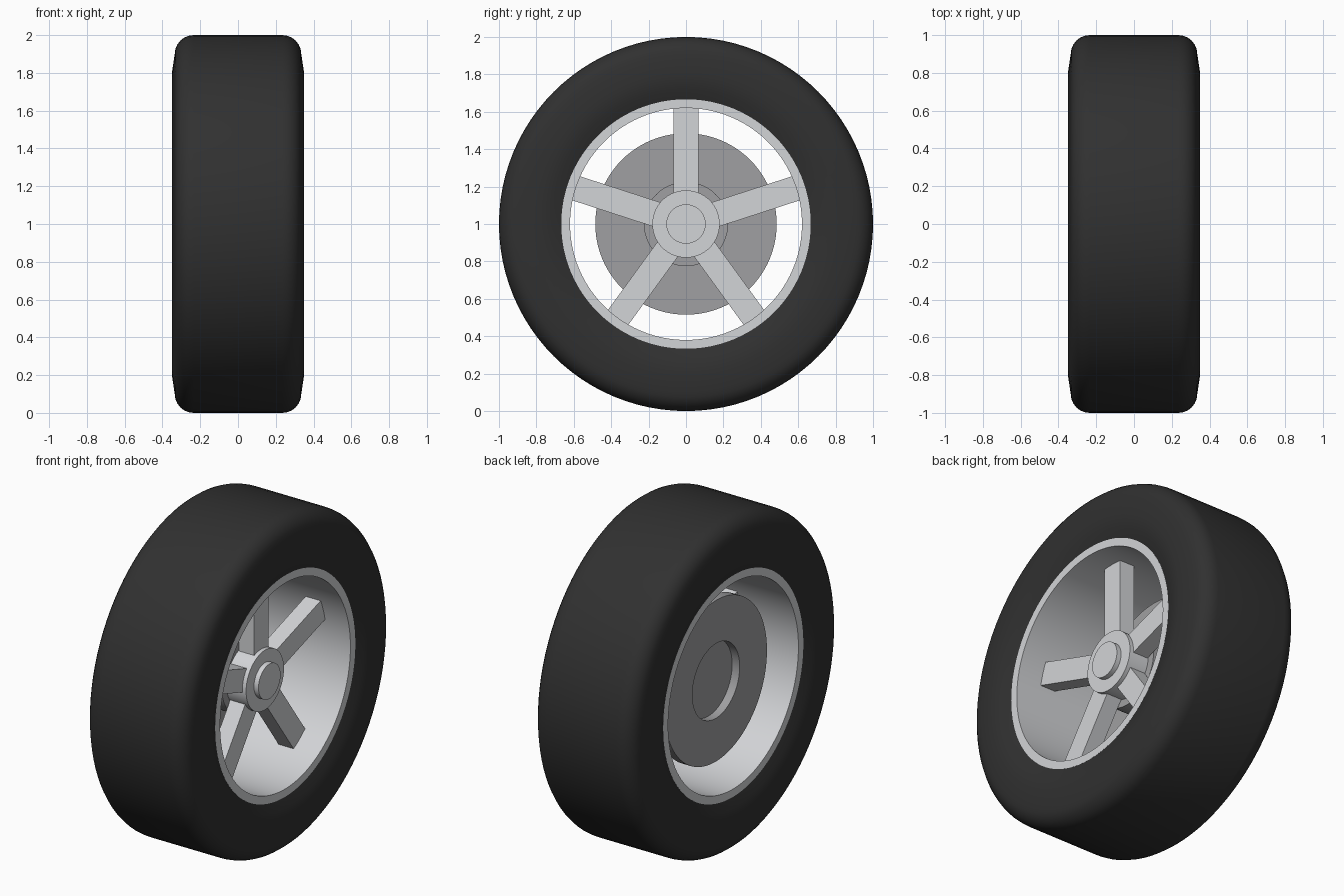
import bpy, bmesh, math
from mathutils import Matrix, Vector

cube = bpy.data.objects.get("Cube")
if cube:
    bpy.data.objects.remove(cube, do_unlink=True)

CENTRE = Vector((0, 0, 1))


def material(name, colour, roughness):
    m = bpy.data.materials.new(name)
    m.use_nodes = True
    m.diffuse_color = (*colour, 1)
    m.roughness = roughness
    bsdf = m.node_tree.nodes["Principled BSDF"]
    bsdf.inputs["Base Color"].default_value = (*colour, 1)
    bsdf.inputs["Roughness"].default_value = roughness
    return m


rubber = material("black rubber", (0.03, 0.03, 0.03), 0.8)
alloy = material("light alloy", (0.65, 0.66, 0.68), 0.4)
steel = material("brake steel", (0.35, 0.35, 0.36), 0.5)


def finish(name, bm, mat, smooth=True):
    bmesh.ops.recalc_face_normals(bm, faces=bm.faces)
    mesh = bpy.data.meshes.new(name)
    bm.to_mesh(mesh)
    bm.free()
    mesh.materials.append(mat)
    obj = bpy.data.objects.new(name, mesh)
    bpy.context.collection.objects.link(obj)
    if smooth:
        bpy.ops.object.select_all(action="DESELECT")
        bpy.context.view_layer.objects.active = obj
        obj.select_set(True)
        bpy.ops.object.shade_smooth_by_angle(angle=math.radians(35))
    return obj


def revolve(name, profile, mat, closed=True, steps=96):
    """Spin a profile of (x, radius) points around the axle."""
    bm = bmesh.new()
    verts = [bm.verts.new(CENTRE + Vector((x, 0, r))) for x, r in profile]
    pairs = list(zip(verts, verts[1:])) + ([(verts[-1], verts[0])] if closed else [])
    edges = [bm.edges.new(p) for p in pairs]
    bmesh.ops.spin(bm, geom=verts + edges, cent=CENTRE, axis=(1, 0, 0),
                   angle=math.tau, steps=steps, use_duplicate=False)
    bmesh.ops.remove_doubles(bm, verts=bm.verts, dist=1e-4)
    return finish(name, bm, mat)


# Tyre: half profile with a rounded shoulder, mirrored across the wheel
shoulder = [(0.235 + 0.1 * math.cos(a), 0.9 + 0.1 * math.sin(a))
            for a in (math.radians(d) for d in range(0, 91, 15))]
half = [(0.31, 0.655), (0.335, 0.72), (0.35, 0.8)] + shoulder
revolve("tyre", half + [(-x, r) for x, r in reversed(half)], rubber)

# Rim barrel with flat lips
revolve("rim", [(0.315, 0.62), (0.315, 0.667), (-0.315, 0.667), (-0.315, 0.62)], alloy)

# Brake disc with a raised centre in front and a shallow recess behind
revolve("brake_disc", [(0.05, 0), (0.05, 0.225), (-0.14, 0.225), (-0.14, 0.485),
                       (-0.2, 0.485), (-0.2, 0.225), (-0.15, 0.225), (-0.15, 0)],
        steel, closed=False)

# Hub and its cap
revolve("hub", [(0.18, 0), (0.18, 0.18), (0.03, 0.18), (0.03, 0)], alloy, closed=False)
revolve("hub_cap", [(0.21, 0), (0.21, 0.105), (0.17, 0.105), (0.17, 0)], alloy, closed=False)

# Five straight spokes, the first pointing up
for i in range(5):
    bm = bmesh.new()
    bmesh.ops.create_cube(bm, size=1)
    place = (Matrix.Translation(CENTRE) @ Matrix.Rotation(i * math.tau / 5, 4, "X")
             @ Matrix.Translation((0.105, 0, 0.375))
             @ Matrix.Diagonal((0.1, 0.135, 0.5, 1)))
    bmesh.ops.transform(bm, matrix=place, verts=bm.verts)
    finish(f"spoke_{i + 1}", bm, alloy, smooth=False)
